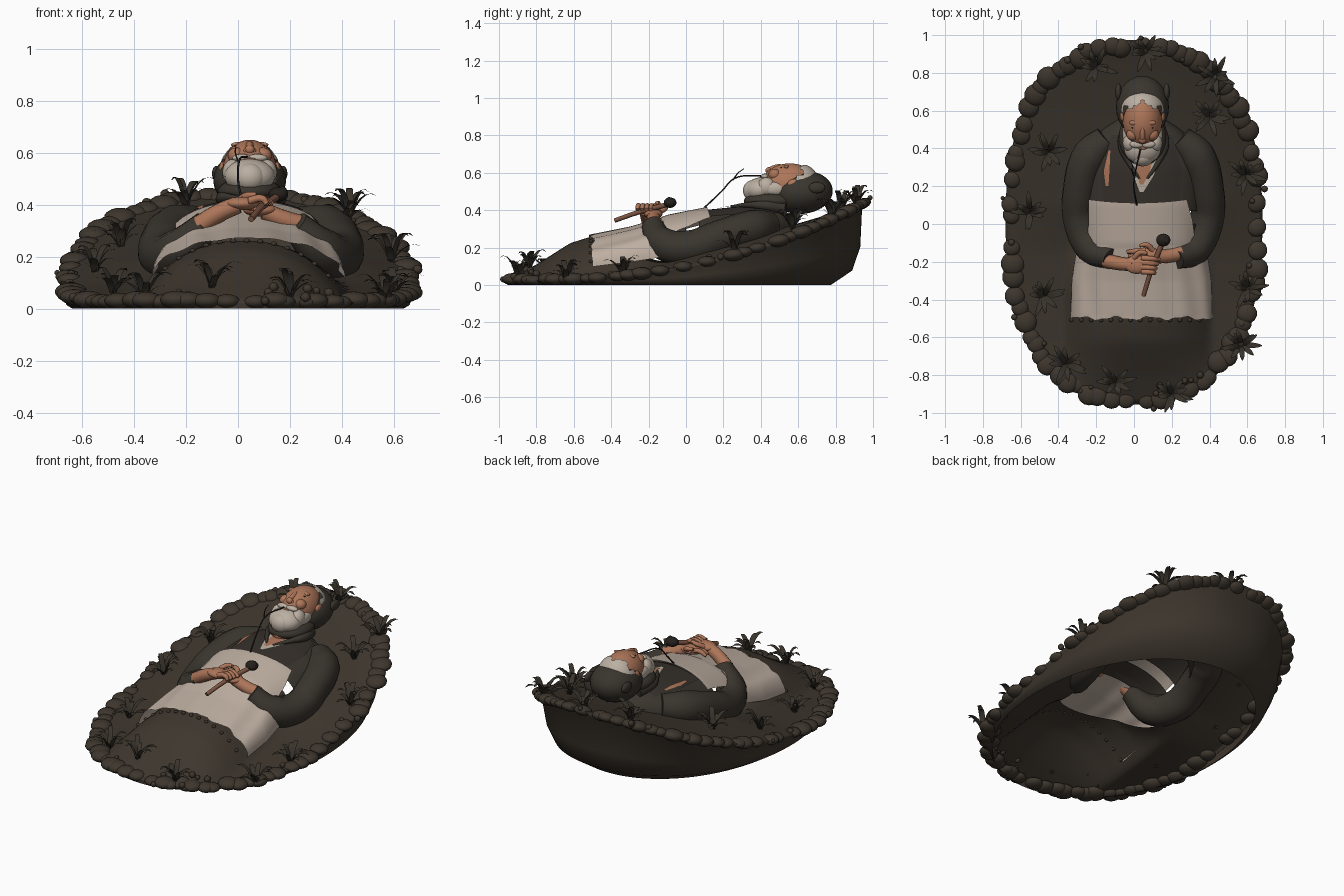
import bpy, bmesh, math, random
from mathutils import Vector, Matrix

random.seed(4)
if "Cube" in bpy.data.objects:
    bpy.data.objects.remove(bpy.data.objects["Cube"])
CX = 0.05  # the figure lies slightly off the middle


def material(name, *rgb):
    m = bpy.data.materials.new(name)
    m.use_nodes = True
    m.diffuse_color = (*rgb, 1)
    m.node_tree.nodes["Principled BSDF"].inputs["Base Color"].default_value = (*rgb, 1)
    return m


EARTH = material("earth brown", .048, .037, .027)
LEAF = material("dark leaf", .04, .033, .024)
COAT = material("dark coat", .042, .035, .027)
VEST = material("dark vest", .036, .029, .023)
LINEN = material("apron linen", .52, .43, .36)
SKIN = material("skin", .42, .18, .1)
HAIR = material("grey hair", .5, .43, .36)
WOOD = material("pipe wood", .2, .09, .055)
BLACK = material("near black", .018, .015, .012)


def finish(name, bm, mat):
    me = bpy.data.meshes.new(name)
    bm.normal_update()
    for f in bm.faces:
        f.smooth = True
    bm.to_mesh(me)
    bm.free()
    me.materials.append(mat)
    bpy.context.collection.objects.link(bpy.data.objects.new(name, me))


def sheet(name, rows, mat, closed=False):
    """Skin a list of equal rows of points."""
    bm = bmesh.new()
    vs = [[bm.verts.new(p) for p in r] for r in rows]
    n = len(vs[0])
    for a, b in zip(vs, vs[1:]):
        for i in range(n if closed else n - 1):
            j = (i + 1) % n
            bm.faces.new((a[i], a[j], b[j], b[i]))
    finish(name, bm, mat)


def blobs(name, items, mat, seg=20, keep=None):
    """Ellipsoids given as (centre, radii, tilt about x)."""
    bm = bmesh.new()
    for c, r, t in items:
        m = Matrix.Translation(c) @ Matrix.Rotation(t, 4, 'X') @ Matrix.Diagonal((*r, 1))
        bmesh.ops.create_uvsphere(bm, u_segments=seg, v_segments=max(6, seg * 2 // 3), radius=1, matrix=m)
    if keep:
        bad = [f for f in bm.faces if not keep(f.calc_center_median())]
        bmesh.ops.delete(bm, geom=bad, context='FACES')
    finish(name, bm, mat)


def tube(name, pts, mat, res=3):
    """Smooth tapered tube through (x, y, z, radius) points."""
    cu = bpy.data.curves.new(name, 'CURVE')
    cu.dimensions = '3D'
    cu.bevel_depth, cu.bevel_resolution, cu.resolution_u = 1, res, 6
    cu.use_fill_caps = True
    sp = cu.splines.new('BEZIER')
    sp.bezier_points.add(len(pts) - 1)
    for b, p in zip(sp.bezier_points, pts):
        b.co, b.radius = p[:3], p[3]
        b.handle_left_type = b.handle_right_type = 'AUTO'
    cu.materials.append(mat)
    ob = bpy.data.objects.new(name, cu)
    bpy.context.collection.objects.link(ob)
    bpy.ops.object.select_all(action='DESELECT')
    bpy.context.view_layer.objects.active = ob
    ob.select_set(True)
    bpy.ops.object.convert(target='MESH')


def lerp(table, y):
    for a, b in zip(table, table[1:]):
        if y <= b[0]:
            t = max(0, (y - a[0]) / (b[0] - a[0]))
            return [p + (q - p) * t for p, q in zip(a[1:], b[1:])]
    return table[-1][1:]


# Mound: a raised oval bed, open below and under the figure, with a rounded back wall
def rim_z(y):
    return .022 + .445 * max(0, (y + 1) / 2) ** 2.5


def rim(t, s=1, p=2 / 2.4):
    c, d = math.cos(t), math.sin(t)
    return (.68 * s * math.copysign(abs(c) ** p, c), .01 + .965 * s * math.copysign(abs(d) ** p, d))


LEGS = [(-.96, 0), (-.8, .075), (-.62, .175), (-.5, .2), (-.35, .18), (-.1, 0)]
FILL = [(-.6, .03), (-.15, .04), (.1, .085), (.5, .08), (.9, .07)]


def mound_z(x, y):
    side = max(0, 1 - abs((x - .02) / .39) ** 2.4)
    s = (abs(x) / .68) ** 2.4 + (abs(y) / .965) ** 2.4
    return rim_z(y) + lerp(LEGS, y)[0] * side + lerp(FILL, y)[0] * max(0, 1 - s)


N = 120
angles = [2 * math.pi * (i + .5) / N for i in range(N)]
rows = []
for k in range(17):
    ring = []
    for t in angles:
        hole = Vector((.04 + .31 * math.cos(t), -.03 + .43 * math.sin(t)))
        x, y = hole.lerp(Vector(rim(t)), k / 16)
        ring.append((x, y, mound_z(x, y)))
    rows.append(ring)
for s, h in ((.965, .9), (.955, .45), (.91, .17), (.79, 0)):
    ring = []
    for t in angles:
        x, y = rim(t, 1, 2 / (2 + .4 * h))
        k = 1 - (1 - s) * max(0, (y + 1) / 2) ** 1.6
        ring.append((x * k, y * k, rim_z(y) * h))
    rows.append(ring)
sheet("mound", rows, EARTH, True)

# Lumpy stones along the rim, and pebbles among them
stones = []
for i in range(70):
    x, y = rim(2 * math.pi * i / 70 + random.uniform(-.025, .025), random.uniform(.95, .98))
    r = random.uniform(.046, .064)
    h = r * .55
    stones.append(((x, y, max(rim_z(y), h)), (r, r, h), .35 * max(0, y)))
blobs("rim_stones", stones, EARTH, 14)
pebbles = []
for i in range(40):
    x, y = rim(random.uniform(0, 6.28), random.uniform(.9, 1.03))
    r = random.uniform(.01, .02)
    pebbles.append(((x, y, mound_z(x, y) + .008), (r, r, r), 0))
for i in range(14):
    x = -.33 + .052 * i
    pebbles.append(((x, -.508, mound_z(x, -.508) + .003), (.012, .012, .009), 0))
blobs("pebbles", pebbles, EARTH, 8)

# Plants: tufts of arching blades
bm = bmesh.new()
spots = [(-.2, .83), (.06, .91), (.43, .78), (.4, .57), (-.45, .38), (-.55, .06), (.59, .26),
         (-.48, -.38), (.6, -.34), (.57, -.64), (-.36, -.74), (-.1, -.84), (.2, -.9)]
for x, y in spots:
    base = Vector((x, y, mound_z(x, y) - .005))
    for k in range(10):
        a = k * 2.4 + random.uniform(-.3, .3)
        out = Vector((math.cos(a), math.sin(a), 0))
        side = Vector((-out.y, out.x, 0))
        reach, rise = random.uniform(.065, .12), random.uniform(.07, .16)
        last = None
        for j in range(6):
            u = j / 5
            p = base + out * reach * u + Vector((0, 0, rise * (1.9 * u - 1.25 * u * u)))
            w = .019 * (1 - u) ** .7 * (.55 + u) + .002
            pair = [bm.verts.new(p - side * w), bm.verts.new(p + side * w)]
            if last:
                bm.faces.new((last[0], last[1], pair[1], pair[0]))
            last = pair
finish("leaf_tufts", bm, LEAF)

# Torso and apron skirt: arched cross-sections (y, half width, side z, top z)
TORSO = [(-.25, .29, .15, .30), (-.1, .31, .16, .355), (.1, .32, .2, .395), (.3, .33, .22, .415),
         (.42, .29, .24, .415), (.5, .21, .27, .405), (.57, .1, .3, .37)]
SKIRT = [(-.5, .375, .09, .272), (-.3, .37, .12, .312), (-.1, .34, .16, .37)]


def arch(name, table, mat, y0, y1, wave=0):
    rows = []
    for i in range(25):
        y = y0 + (y1 - y0) * i / 24
        w, zb, zt = lerp(table, y)
        row = []
        for j in range(49):
            a = math.pi * j / 48
            c = math.cos(a)
            fold = wave * math.sin(c * 17 + y * 5) * abs(c)
            hem = wave * (math.sin(c * 13) + .6 * math.sin(c * 31)) if i == 0 else 0
            row.append((CX - .01 + w * c, y + hem, zb + (zt - zb) * math.sin(a) ** .85 + fold))
        rows.append(row)
    sheet(name, rows, mat)


arch("coat_body", TORSO, COAT, .07, .57)
arch("coat_waist", TORSO, COAT, -.14, 0)
arch("apron_skirt", SKIRT, LINEN, -.5, -.11, .008)


def chest_z(x, y):
    w, zb, zt = lerp(TORSO, y)
    u = min(1, abs(x - CX + .01) / w)
    return zb + (zt - zb) * (1 - u * u) ** .425


def drape(name, edges, lift, mat, sag=0):
    """Cloth patch laid on the chest between edges (y, x0, x1)."""
    rows = []
    for i in range(15):
        y = edges[0][0] + (edges[-1][0] - edges[0][0]) * i / 14
        x0, x1 = lerp(edges, y)
        row = []
        for j in range(21):
            u = j / 10 - 1
            yy = y - sag * (1 - u * u) * i / 14
            x = x0 + (x1 - x0) * j / 20
            row.append((x, yy, chest_z(x, yy) + lift))
        rows.append(row)
    sheet(name, rows, mat)


drape("apron_bib", [(-.13, -.25, .33), (.02, -.24, .31), (.13, -.24, .28)], .02, LINEN, .018)
drape("vest_front", [(.1, -.16, .24), (.3, -.17, .25), (.47, -.12, .2)], .006, VEST)
drape("shirt_opening", [(.17, .03, .05), (.25, 0, .1), (.36, -.03, .15)], .012, HAIR)
drape("bare_throat", [(.21, .03, .05), (.28, .015, .085), (.4, 0, .11)], .015, SKIN)
drape("torn_coat_patch", [(.2, -.15, -.135), (.28, -.16, -.13), (.39, -.135, -.125)], .011, SKIN)

# Arms, cuffs, hands; mirrored about the figure's centre line
for s, label in ((1, "left"), (-1, "right")):
    X = lambda d: CX + s * d
    tube(label + "_sleeve", [(X(.19), .45, .32, .075), (X(.28), .36, .305, .098), (X(.335), .18, .255, .092),
                             (X(.335), .02, .2, .092), (X(.27), -.13, .225, .088),
                             (X(.17), -.185, .325, .056)], COAT, 5)
    dy, dz = (.025, -.01) if s > 0 else (-.015, .015)
    tube(label + "_forearm", [(X(.2), -.18 + dy, .32, .038), (X(.12), -.195 + dy, .355 + dz, .036),
                              (X(.05), -.2 + dy, .385 + dz, .034)], SKIN, 4)
    blobs(label + "_palm", [((X(.035), -.2 + dy, .39 + dz), (.065, .05, .026), 0)], SKIN)
    for k in range(4):
        y = -.165 + dy - .024 * k
        tube(label + "_finger", [(X(.01), y, .4 + dz, .015), (X(-.045), y - .004, .408 + dz, .014),
                                 (X(-.085 + .008 * k), y - .008, .388 + dz, .01)], SKIN, 2)
    tube(label + "_thumb", [(X(.05), -.165 + dy, .4 + dz, .015), (X(.015), -.135 + dy, .42 + dz, .014),
                            (X(-.02), -.14 + dy, .425 + dz, .009)], SKIN, 2)
    tube(label + "_collar", [(X(.02), .24, .42, .006), (X(.08), .33, .428, .014),
                             (X(.11), .42, .425, .026), (X(.08), .52, .41, .035)], COAT)

# Pipe held in the hands
tube("pipe_stem", [(.05, -.38, .345, .012), (.09, -.25, .39, .013), (.15, -.1, .43, .014)], WOOD)
blobs("pipe_bowl", [((.155, -.085, .44), (.038, .034, .028), 0), ((.17, -.09, .45), (.02, .018, .02), 0)], BLACK)

# Head with hood, hair, face and beard
HX = .045
blobs("hood", [((HX, .62, .495), (.14, .165, .115), .1), ((HX, .46, .45), (.125, .15, .055), 0)], COAT, 28)
blobs("hood_flaps", [((HX + s * .128, .7, .52), (.017, .045, .03), 0) for s in (-1, 1)], COAT)
blobs("neck", [((HX, .42, .44), (.075, .11, .06), 0)], SKIN)
blobs("head", [((HX, .55, .535), (.104, .15, .115), .06)], SKIN, 32)
blobs("hair", [((HX, .61, .53), (.116, .105, .118), 0)], HAIR, 32,
      lambda p: p.y > .63 + .02 * math.cos((p.x - HX) * 50) or (abs(p.x - HX) > .095 and p.y > .6))
pair = lambda d, y, z, r, t=0: [((HX + s * d, y, z), r, t) for s in (-1, 1)]
blobs("sideburns", pair(.084, .475, .515, (.022, .06, .035)), HAIR)
blobs("ears", pair(.104, .575, .54, (.014, .032, .025)), SKIN)
blobs("cheeks", pair(.05, .475, .59, (.035, .034, .03)), SKIN)
blobs("nose", [((HX, .475, .625), (.015, .045, .017), .3), ((HX, .443, .612), (.019, .018, .018), 0)]
      + pair(.014, .447, .606, (.011, .013, .011)), SKIN)
blobs("brow_ridge", pair(.038, .536, .631, (.034, .014, .011)), SKIN)
blobs("eyebrows", pair(.04, .53, .634, (.028, .006, .004)), HAIR)
blobs("eyes", pair(.042, .511, .626, (.018, .006, .005)), BLACK)
blobs("beard", [((HX, .4, .51), (.098, .085, .066), .15), ((HX, .355, .505), (.06, .05, .055), 0)]
      + pair(.065, .43, .525, (.04, .05, .05)), HAIR, 24)
blobs("moustache", pair(.03, .422, .58, (.038, .02, .015)), HAIR)
blobs("mouth", [((HX, .4, .575), (.024, .006, .006), 0)], SKIN)

# Thin stalk from the mouth, with a side sprig
tube("stalk", [(.015, .1, .415, .005), (0, .19, .5, .004), (.005, .26, .57, .004), (.035, .4, .585, .004)], BLACK, 1)
tube("stalk_sprig", [(.003, .25, .56, .004), (-.01, .28, .6, .003), (-.008, .31, .622, .002)], BLACK, 1)
